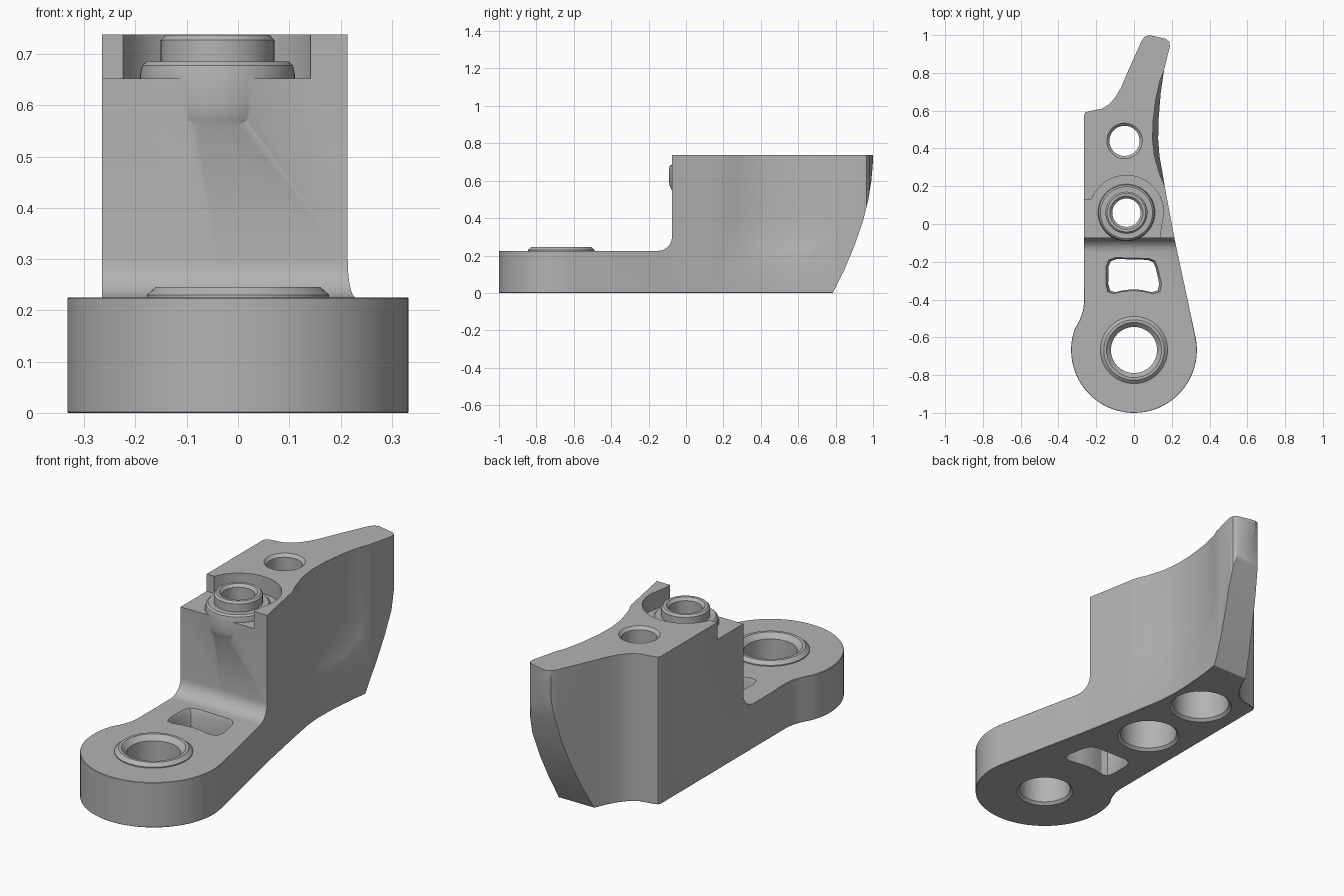
import bpy, bmesh
from math import sin, cos, radians

if "Cube" in bpy.data.objects:
    bpy.data.objects.remove(bpy.data.objects["Cube"], do_unlink=True)

TOP, PLATE = 0.738, 0.225


def loft(name, rings):
    """Closed solid skinned through rings of equal point count."""
    bm = bmesh.new()
    loops = [[bm.verts.new(p) for p in ring] for ring in rings]
    bm.faces.new(loops[0])
    bm.faces.new(loops[-1])
    n = len(loops[0])
    for a, b in zip(loops, loops[1:]):
        for i in range(n):
            j = (i + 1) % n
            bm.faces.new((a[i], a[j], b[j], b[i]))
    bmesh.ops.recalc_face_normals(bm, faces=bm.faces)
    mesh = bpy.data.meshes.new(name)
    bm.to_mesh(mesh)
    bm.free()
    obj = bpy.data.objects.new(name, mesh)
    bpy.context.collection.objects.link(obj)
    return obj


def arc(cx, cy, r, start, end, steps):
    angles = [radians(start + (end - start) * i / steps) for i in range(steps + 1)]
    return [(cx + r * cos(a), cy + r * sin(a)) for a in angles]


def prism(name, outline, z0, z1):
    return loft(name, [[(x, y, z) for x, y in outline] for z in (z0, z1)])


def lathe(name, cx, cy, profile, sides=64):
    return loft(name, [[(x, y, z) for x, y in arc(cx, cy, r, 0, 360, sides)[:-1]]
                       for r, z in profile])


def combine(target, tool, operation):
    """Apply a boolean and discard the tool."""
    tool.hide_render = True
    mod = target.modifiers.new("boolean", 'BOOLEAN')
    mod.operation, mod.solver, mod.object = operation, 'EXACT', tool
    bpy.context.view_layer.update()
    graph = bpy.context.evaluated_depsgraph_get()
    mesh = bpy.data.meshes.new_from_object(target.evaluated_get(graph))
    target.modifiers.clear()
    target.data = mesh
    bpy.data.objects.remove(tool, do_unlink=True)


# Plan outline: round eye, tapering arm, swept fin
plan = [(-.265, -.42), (-.27, -.46), (-.288, -.51)]
plan += arc(0, -.667, .333, 160, 372, 48)
plan += [(.215, -.08), (.17, .16), (.135, .36), (.128, .45), (.13, .55), (.142, .7),
         (.16, .82), (.19, .94), (.187, .965), (.17, .98), (.08, 1), (.055, .99),
         (.04, .97), (-.04, .79), (-.07, .72), (-.1, .67), (-.13, .635),
         (-.17, .61), (-.24, .597), (-.258, .59), (-.265, .575)]
body = prism("mounting_bracket", plan, 0, 1)

# Side profile: low plate, filleted step, curved fin end
side = [(-1.2, -.1), (-1.2, PLATE)] + arc(-.15, PLATE + .075, .075, -90, 0, 10)
side += [(-.075, TOP), (1.001, TOP), (.998, .68), (.991, .6), (.975, .5), (.945, .38),
         (.9, .25), (.845, .12), (.785, 0), (.74, -.1)]
combine(body, loft("side_profile", [[(x, y, z) for y, z in side] for x in (-1, 1)]),
        'INTERSECT')

# Chamfers around the plate top and the underside
bm = bmesh.new()
bm.from_mesh(body.data)
bmesh.ops.remove_doubles(bm, verts=bm.verts, dist=.0003)
rim = []
for e in bm.edges:
    if len(e.link_faces) == 2 and e.calc_face_angle(0) > .5:
        zs = [v.co.z for v in e.verts]
        if max(abs(z) for z in zs) < .001 or max(abs(z - PLATE) for z in zs) < .001:
            rim.append(e)
bmesh.ops.bevel(bm, geom=rim, offset=.017, segments=1, affect='EDGES',
                profile=.5, clamp_overlap=True)
bmesh.ops.recalc_face_normals(bm, faces=bm.faces)
bm.to_mesh(body.data)
bm.free()

# Shallow scoop on the left flank of the fin
edge = [(.166, .18, -.2), (.152, .26, .5), (.135, .36, .9), (.128, .45, 1),
        (.13, .55, .95), (.138, .66, .75), (.15, .76, .4), (.165, .84, -.2)]
rings = []
for z, depth in ((.17, 0), (.23, .45), (.3, .8), (.4, 1), (.9, 1)):
    ring = [(x - .03 * (s - 1.1 * (1 - depth)), y, z) for x, y, s in edge]
    rings.append(ring + [(.4, .84, z), (.4, .18, z)])
combine(body, loft("scoop_cutter", rings), 'DIFFERENCE')

# Recessed ledge around the upper boss, open to the front and right
ledge = [(-.5, -.4), (.15, -.4), (.14, -.04)] + arc(-.04, .06, .197, 0, 159, 24)
ledge += [(-.5, .13)]
combine(body, prism("ledge_cutter", ledge, .652, .9), 'DIFFERENCE')

# Raised bosses
combine(body, lathe("upper_boss", -.04, .06, [
    (.11, .5), (.135, .548), (.147, .572), (.151, .6), (.151, .66), (.147, .678),
    (.138, .686), (.111, .686), (.111, .727), (.102, TOP - .001)]), 'UNION')
combine(body, lathe("eye_boss", 0, -.667, [
    (.15, .15), (.178, .2), (.178, .23), (.16, .246)]), 'UNION')

# Bores: eye, boss and fin hole, the last two widened from below
combine(body, lathe("eye_bore", 0, -.667, [
    (.15, -.015), (.122, .013), (.122, .222), (.154, .254)]), 'DIFFERENCE')
for name, x, y, r in (("boss_bore", -.04, .06, .075), ("fin_bore", -.05, .44, .08)):
    combine(body, lathe(name, x, y, [
        (.163, -.015), (.135, .013), (.135, .6), (r, .6),
        (r, TOP - .014), (r + .028, TOP + .014)]), 'DIFFERENCE')

# Lightening window with a chamfered rim
window = [(-.1, -.177), (.08, -.182), (.112, -.195), (.127, -.23), (.147, -.32),
          (.138, -.36), (.1, -.37), (.05, -.358), (0, -.353), (-.06, -.358),
          (-.11, -.37), (-.14, -.36), (-.15, -.32), (-.148, -.22), (-.135, -.19)]
combine(body, loft("window_cutter", [
    [(x * s, -.27 + (y + .27) * s, z) for x, y in window]
    for z, s in ((-.02, 1.02), (.015, .91), (.2, .91), (.245, 1.06))]), 'DIFFERENCE')

# Single flat grey finish
grey = bpy.data.materials.new("plain_grey")
grey.use_nodes = True
colour = (.45, .45, .45, 1)
grey.diffuse_color = colour
grey.node_tree.nodes["Principled BSDF"].inputs["Base Color"].default_value = colour
body.data.materials.clear()
body.data.materials.append(grey)
for poly in body.data.polygons:
    poly.material_index = 0

for o in bpy.context.selected_objects:
    o.select_set(False)
body.select_set(True)
bpy.context.view_layer.objects.active = body
bpy.ops.object.shade_smooth_by_angle(angle=radians(30))
